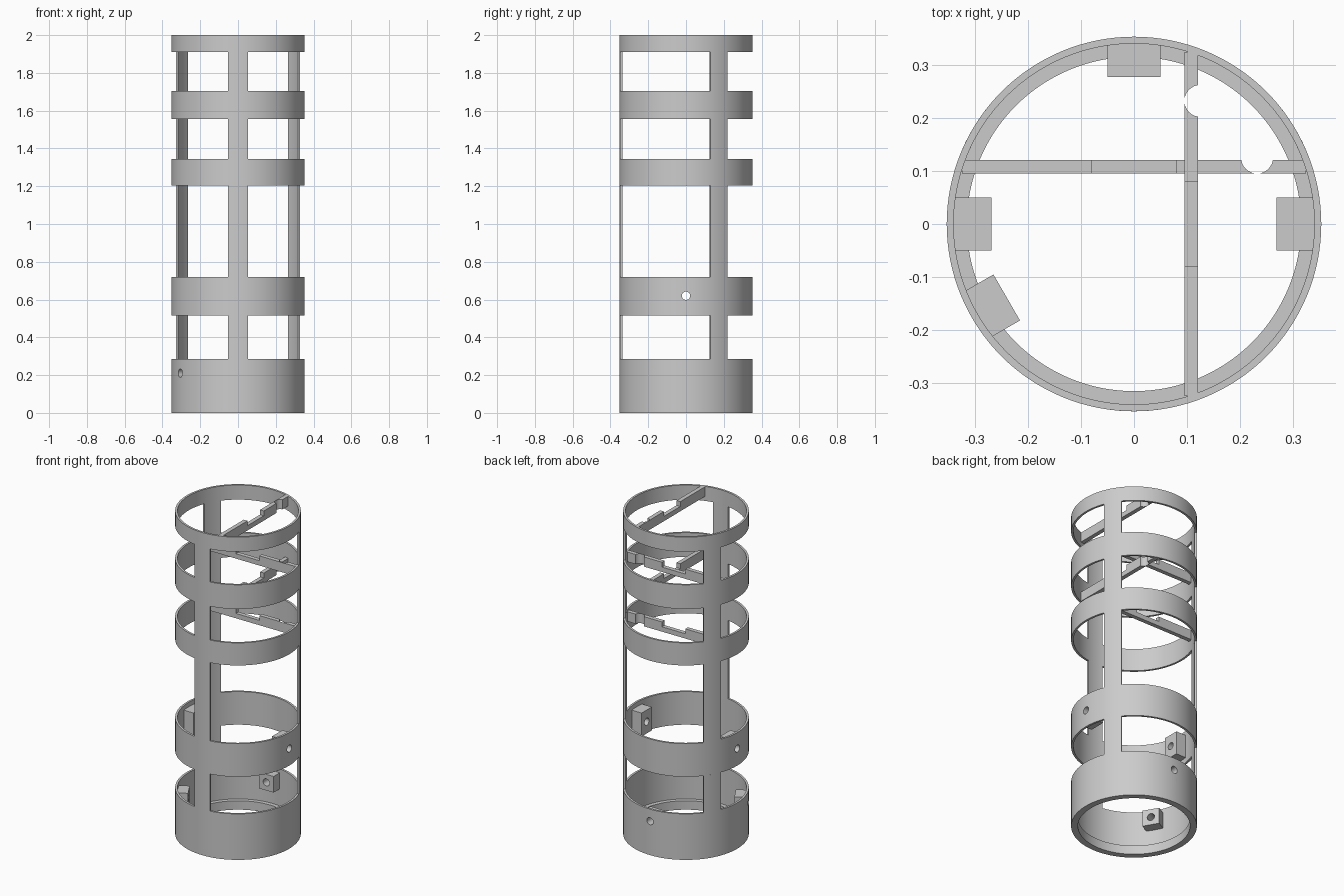
import bpy, bmesh, math
from mathutils import Matrix, Vector

old = bpy.data.objects.get("Cube")
if old:
    bpy.data.objects.remove(old, do_unlink=True)

OUTER, INNER, LIP = 0.353, 0.34, 0.315

grey = bpy.data.materials.new("plain_grey")
grey.use_nodes = True
colour = (0.6, 0.6, 0.6, 1)
grey.diffuse_color = colour
grey.node_tree.nodes["Principled BSDF"].inputs["Base Color"].default_value = colour


def finish(name, bm):
    bmesh.ops.recalc_face_normals(bm, faces=bm.faces)
    mesh = bpy.data.meshes.new(name)
    bm.to_mesh(mesh)
    bm.free()
    mesh.materials.append(grey)
    ob = bpy.data.objects.new(name, mesh)
    bpy.context.collection.objects.link(ob)
    return ob


def select(ob):
    bpy.ops.object.select_all(action='DESELECT')
    ob.select_set(True)
    bpy.context.view_layer.objects.active = ob


def smooth(ob):
    select(ob)
    bpy.ops.object.shade_smooth_by_angle(angle=math.radians(30))


def combine(ob, tool, operation):
    select(ob)
    mod = ob.modifiers.new("cut", 'BOOLEAN')
    mod.operation, mod.solver, mod.object = operation, 'EXACT', tool
    bpy.ops.object.modifier_apply(modifier=mod.name)
    bpy.data.objects.remove(tool, do_unlink=True)


def lathe(name, profile, steps=128):
    """Closed (radius, height) profile turned around z."""
    bm = bmesh.new()
    loops = []
    for i in range(steps):
        a = math.tau * i / steps
        loops.append([bm.verts.new((r * math.cos(a), r * math.sin(a), z)) for r, z in profile])
    n = len(profile)
    for i in range(steps):
        p, q = loops[i], loops[(i + 1) % steps]
        for j in range(n):
            k = (j + 1) % n
            bm.faces.new((p[j], q[j], q[k], p[k]))
    return finish(name, bm)


def prism(name, points, direction):
    """Polygon extruded along a vector."""
    bm = bmesh.new()
    face = bm.faces.new([bm.verts.new(p) for p in points])
    new = bmesh.ops.extrude_face_region(bm, geom=[face])["geom"]
    bmesh.ops.translate(bm, vec=direction, verts=[v for v in new if isinstance(v, bmesh.types.BMVert)])
    return finish(name, bm)


def rod(name, radius, depth, matrix):
    bm = bmesh.new()
    bmesh.ops.create_cone(bm, cap_ends=True, segments=32, radius1=radius, radius2=radius,
                          depth=depth, matrix=matrix)
    return finish(name, bm)


def add_boss(ring, angle, inner, z, height):
    """Screw block on the inside of a ring, with a radial hole through both."""
    turn = Matrix.Rotation(math.radians(angle), 4, 'Z')
    bm = bmesh.new()
    bmesh.ops.create_cube(bm, size=1)
    bmesh.ops.scale(bm, vec=(0.349 - inner, 0.1, height), verts=bm.verts)
    bmesh.ops.translate(bm, vec=((0.349 + inner) / 2, 0, z), verts=bm.verts)
    bmesh.ops.transform(bm, matrix=turn, verts=bm.verts)
    combine(ring, finish("boss", bm), 'UNION')
    lie = Matrix.Rotation(math.pi / 2, 4, 'Y')
    place = turn @ Matrix.Translation((0.32, 0, z)) @ lie
    combine(ring, rod("hole", 0.022, 0.2, place), 'DIFFERENCE')


# Rings of the tube, the lowest with an inner lip
LIP_TOP = 0.055
levels = [(0, 0.285), (0.515, 0.72), (1.205, 1.345), (1.555, 1.705), (1.91, 2.0)]
names = ["base_ring", "lower_ring", "middle_ring", "upper_ring", "top_ring"]
rings = {}
for name, (low, high) in zip(names, levels):
    profile = [(OUTER, low), (OUTER, high), (INNER, high), (INNER, low)]
    if name == "base_ring":
        profile[3:] = [(INNER, LIP_TOP), (LIP, LIP_TOP), (LIP, low)]
    rings[name] = lathe(name, profile)

# Screw blocks
for angle in (90, 210):
    add_boss(rings["base_ring"], angle, 0.277, 0.21, 0.1)
for angle in (0, 180):
    add_boss(rings["lower_ring"], angle, 0.269, 0.62, 0.145)
for ring in rings.values():
    smooth(ring)

# Three curved struts bridging each gap between rings
half = math.asin(0.053 / OUTER)
for side, angle in (("front", 270), ("back_left", 30), ("back_right", 150)):
    mid = math.radians(angle)
    arc = [mid + half * (i / 4 - 1) for i in range(9)]
    for gap in range(len(levels) - 1):
        low, high = levels[gap][1], levels[gap + 1][0]
        points = [(r * math.cos(a), r * math.sin(a), low)
                  for r, path in ((OUTER, arc), (INNER, arc[::-1])) for a in path]
        smooth(prism(f"{side}_strut_{gap + 1}", points, Vector((0, 0, high - low))))


# Cross bars with a shallow recess in the middle and a round gap near one end
def cross_bar(name, along_x, low, high):
    end, notch, near, thick = 0.324, 0.08, 0.095, 0.026
    step = (low + high) / 2
    outline = [(-end, low), (end, low), (end, high), (notch, high),
               (notch, step), (-notch, step), (-notch, high), (-end, high)]
    if along_x:
        points = [(s, near, z) for s, z in outline]
        direction, centre = Vector((0, thick, 0)), (0.232, 0.125, low)
    else:
        points = [(near, s, z) for s, z in outline]
        direction, centre = Vector((thick, 0, 0)), (0.125, 0.232, low)
    bar = prism(name, points, direction)
    combine(bar, rod("gap", 0.03, 0.4, Matrix.Translation(centre)), 'DIFFERENCE')
    smooth(bar)


cross_bar("top_cross_bar", False, 1.94, 2.0)
cross_bar("upper_cross_bar_high", True, 1.645, 1.705)
cross_bar("upper_cross_bar_low", False, 1.555, 1.615)
cross_bar("middle_cross_bar", True, 1.275, 1.335)
